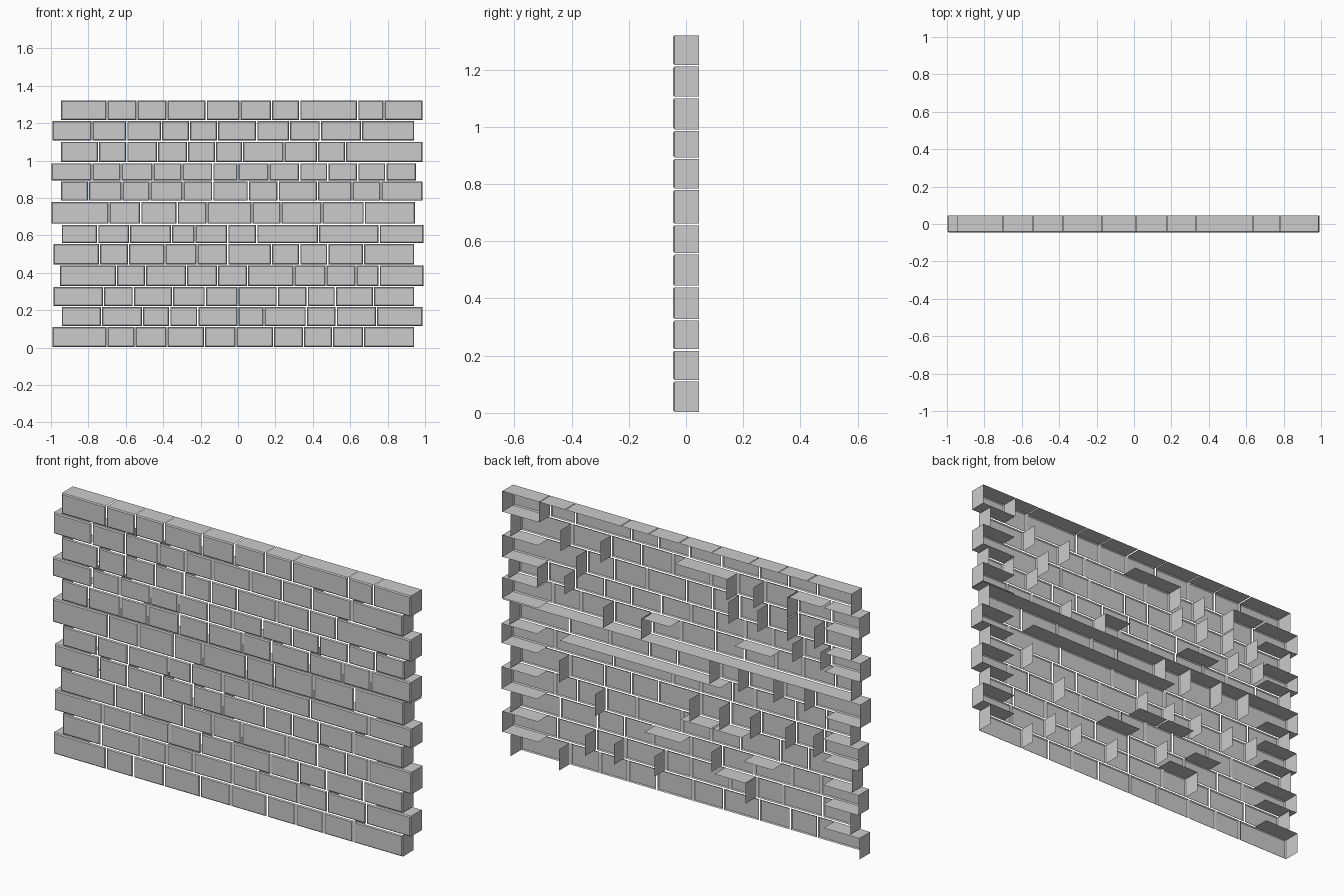
import bpy, bmesh

if "Cube" in bpy.data.objects:
    bpy.data.objects.remove(bpy.data.objects["Cube"])

# Height of each course joint, from the ground up
Z = [0.0, .112, .22, .326, .442, .556, .659, .782, .89, .988, 1.103, 1.214, 1.323]
YF, YB, GAP, BEV = -.045, .045, .003, .005

# Vertical joints per course, in hundredths
JOINTS = [
    [-99.5, -70, -55, -38, -18, -1, 19, 35, 50.5, 67, 94.5],
    [-94.5, -73, -51, -36.5, -21.5, 0, 14, 36.5, 52.5, 74, 99],
    [-99, -72, -56, -35, -17.5, 0, 21, 37, 52, 72.5, 94.5],
    [-95.5, -65, -49.5, -27.5, -11, 5, 30, 47, 63, 75.5, 99.5],
    [-99, -74, -58.5, -39, -22, -5.5, 18, 33, 48, 67, 94.5],
    [-94.5, -75, -58, -35.5, -23, -5.5, 10, 43, 75.5, 99.5],
    [-100, -69, -52, -32.5, -16.5, 7.5, 23, 45, 67.5, 95],
    [-95, -80, -62, -47, -29.5, -13.5, 5.5, 21.5, 42.5, 61, 76.5, 99],
    [-100, -78, -62.5, -45.5, -30, -13.5, 0, 16.5, 33, 48, 64, 79, 95.5],
    [-95, -74.5, -59.5, -43, -27, -12, 2.5, 24.5, 42.5, 57.5, 99],
    [-99.5, -78, -59.5, -41, -26, -11, 10, 27.5, 44, 66, 94.5],
    [-95, -70, -54, -38, -17, 1, 18, 33, 64, 78, 99],
]

# Joints whose stone has a full-depth side, per course
SIDES = [[9], [3, 6, 7, 8], [4], [7], [1, 2, 3, 4, 5, 9], [], [1, 2, 3, 4],
         [7, 8], [1, 2, 10, 11], [1, 2, 3, 4, 9], [2, 3, 4, 8, 9], [9]]

# Full-depth ledges: course below -> x ranges
LEDGES = {1: [(-.36, -.19)], 2: [(0, .2), (-.51, -.35)], 3: [(-.17, 0), (-.34, -.18)],
          5: [(-.22, .67)], 6: [(-.94, .99)], 7: [(.06, .21), (-.5, -.3)],
          10: [(-.26, .03), (-.78, -.6)],
          11: [(.64, .78), (.18, .33), (-.17, 0), (-.54, -.38)]}


def face(bm, pts):
    bm.faces.new([bm.verts.new(p) for p in pts])


def ledge(bm, x0, x1, z):
    y = YF + BEV
    face(bm, [(x0, y, z), (x1, y, z), (x1, YB, z), (x0, YB, z)])


def side(bm, x, z0, z1):
    y = YF + BEV
    face(bm, [(x, y, z0), (x, YB, z0), (x, YB, z1), (x, y, z1)])


def stone_front(bm, x0, x1, z0, z1):
    # flat front with a narrow chamfer round it
    b = BEV
    outer = [bm.verts.new((x, YF + b, z)) for x, z in ((x0, z0), (x1, z0), (x1, z1), (x0, z1))]
    inner = [bm.verts.new((x, YF, z)) for x, z in
             ((x0 + b, z0 + b), (x1 - b, z0 + b), (x1 - b, z1 - b), (x0 + b, z1 - b))]
    bm.faces.new(inner)
    for i in range(4):
        j = (i + 1) % 4
        bm.faces.new((outer[i], outer[j], inner[j], inner[i]))


last = len(JOINTS) - 1
for r, joints in enumerate(JOINTS):
    bm = bmesh.new()
    xs = [j / 100 for j in joints]
    z0, z1 = Z[r] + GAP, Z[r + 1] - GAP
    # stone fronts
    for i, (a, b) in enumerate(zip(xs, xs[1:])):
        stone_front(bm, a + GAP, b - GAP, z0, z1)
        if r == last:
            ledge(bm, a + GAP, b - GAP, z1)
    # inner and end sides
    for x in [xs[i] + GAP for i in SIDES[r]] + [xs[0] + GAP, xs[-1] - GAP]:
        side(bm, x, z0, z1)
    # top and underside of the overhanging end stone
    a, b = (xs[0] + GAP, xs[0] + .2) if r % 2 == 0 else (xs[-1] - .2, xs[-1] - GAP)
    if r > 0:
        ledge(bm, a, b, z0)
    if r < last:
        ledge(bm, a, b, z1)
    # inner ledges
    for a, b in LEDGES.get(r, []):
        ledge(bm, a, b, z1)
    me = bpy.data.meshes.new("stone_course_%02d" % (r + 1))
    bm.to_mesh(me)
    bm.free()
    bpy.context.collection.objects.link(bpy.data.objects.new(me.name, me))
